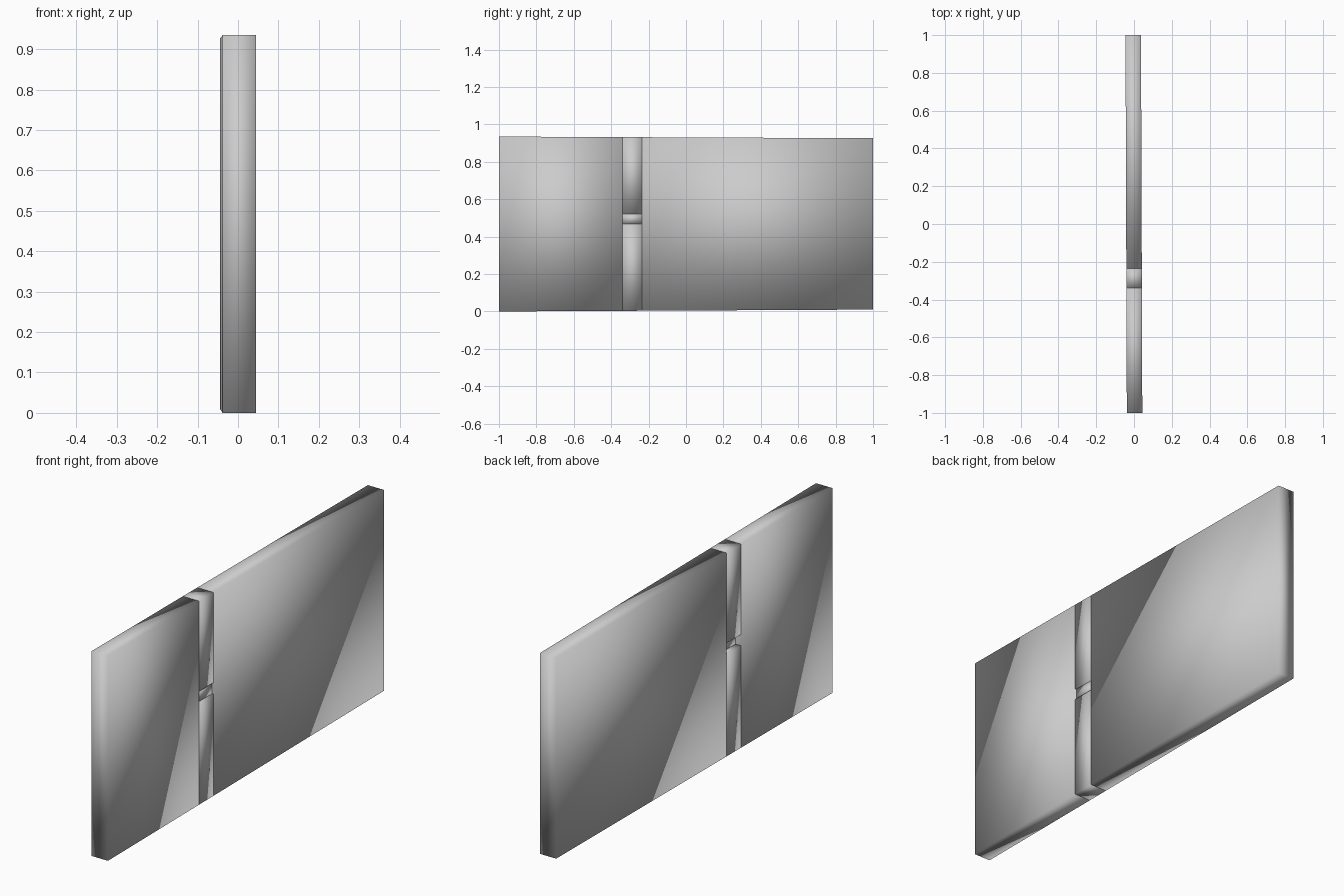
import bpy, bmesh

if "Cube" in bpy.data.objects:
    bpy.data.objects.remove(bpy.data.objects["Cube"])

Y0, Y1 = -1.0, 1.0


def lerp(a, b, y):
    return a + (b - a) * (y - Y0) / (Y1 - Y0)


# Slab profile along y: slight twist of the centre line and slight taper in height
def centre(y): return lerp(0.003, -0.004, y)
def bottom(y): return lerp(0.0, 0.01, y)
def top(y): return lerp(0.935, 0.926, y)


def block(name, ya, yb, z0=None, z1=None, x0=-0.041, x1=0.041):
    """Box following the slab profile; z0/z1 override the bottom/top height."""
    bm = bmesh.new()
    bmesh.ops.create_cube(bm, size=1)
    for v in bm.verts:
        y = ya if v.co.y < 0 else yb
        lo = bottom(y) if z0 is None else z0
        hi = top(y) if z1 is None else z1
        v.co = (centre(y) + (x0 if v.co.x < 0 else x1), y, lo if v.co.z < 0 else hi)
    for f in bm.faces:
        f.smooth = True
    me = bpy.data.meshes.new(name)
    bm.to_mesh(me)
    bm.free()
    ob = bpy.data.objects.new(name, me)
    bpy.context.collection.objects.link(ob)


# Two large panels
block("short_panel", Y0, -0.34)
block("long_panel", -0.235, Y1)

# Joining strip: lower and upper halves with a recessed bar between
block("lower_strip", -0.34, -0.235, z1=0.468)
block("upper_strip", -0.34, -0.235, z0=0.52)
block("middle_bar", -0.34, -0.235, z0=0.468, z1=0.52, x0=-0.012, x1=0.034)
